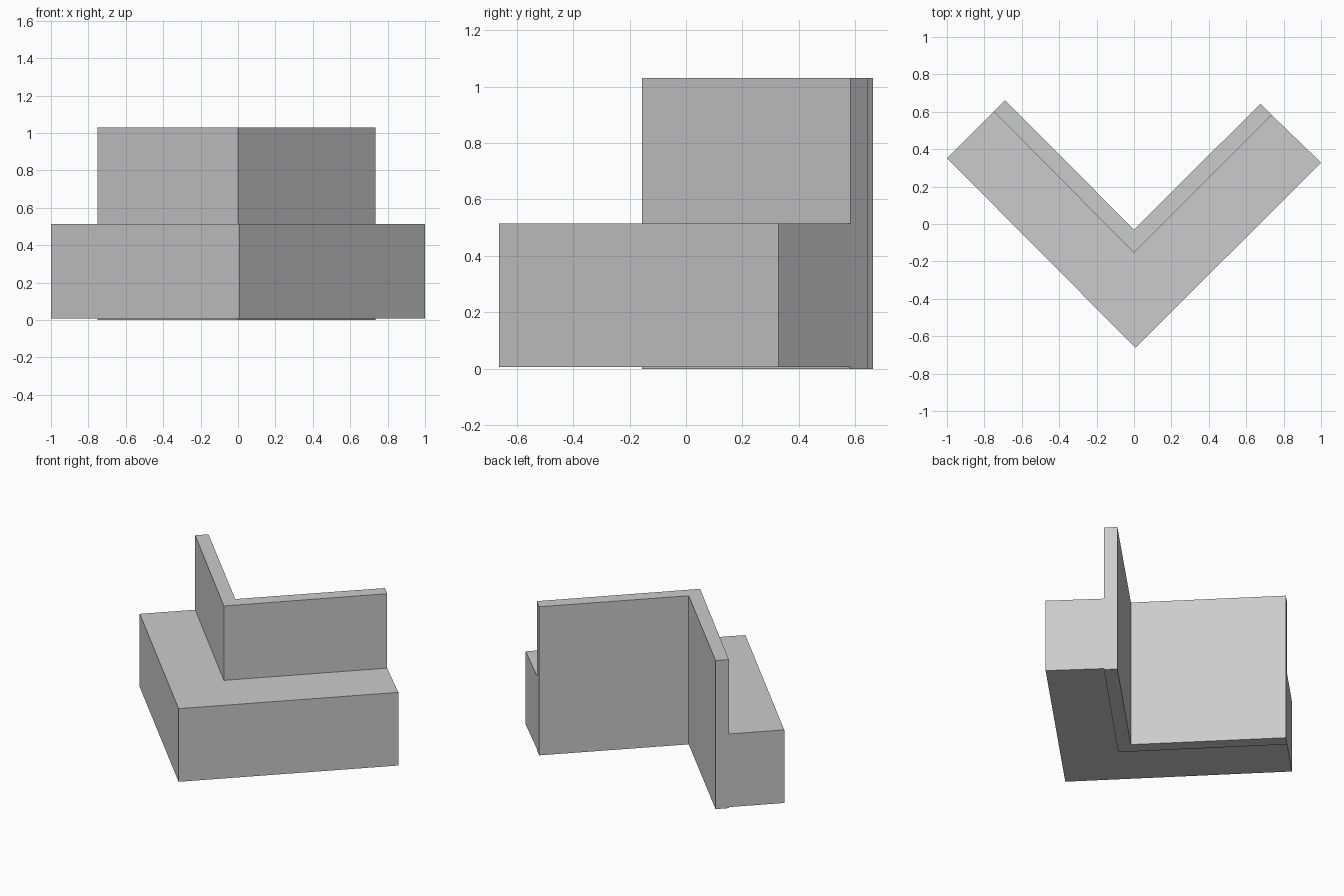
import bpy, bmesh

if "Cube" in bpy.data.objects:
    bpy.data.objects.remove(bpy.data.objects["Cube"])


def prism(name, outline, z0, z1):
    """Extrude a plan outline (counter-clockwise) from z0 to z1."""
    bm = bmesh.new()
    face = bm.faces.new([bm.verts.new((x, y, z0)) for x, y in outline])
    ext = bmesh.ops.extrude_face_region(bm, geom=[face], use_keep_orig=True)
    for v in ext["geom"]:
        if isinstance(v, bmesh.types.BMVert):
            v.co.z = z1
    bmesh.ops.recalc_face_normals(bm, faces=bm.faces)
    mesh = bpy.data.meshes.new(name)
    bm.to_mesh(mesh)
    bm.free()
    obj = bpy.data.objects.new(name, mesh)
    bpy.context.collection.objects.link(obj)
    return obj


# V-shaped lines in plan: left end, corner, right end
front_line = [(-1.0, 0.352), (0.008, -0.662), (1.0, 0.328)]
middle_line = [(-0.75, 0.602), (0.0, -0.155), (0.736, 0.583)]
rear_line = [(-0.69, 0.662), (0.0, -0.03), (0.676, 0.643)]

# Thick corner seat, raised a hair above the ground
prism("corner_seat", front_line + middle_line[::-1], 0.007, 0.514)

# Tall thin corner backrest, reaching the ground
prism("corner_backrest", middle_line + rear_line[::-1], 0.0, 1.03)
